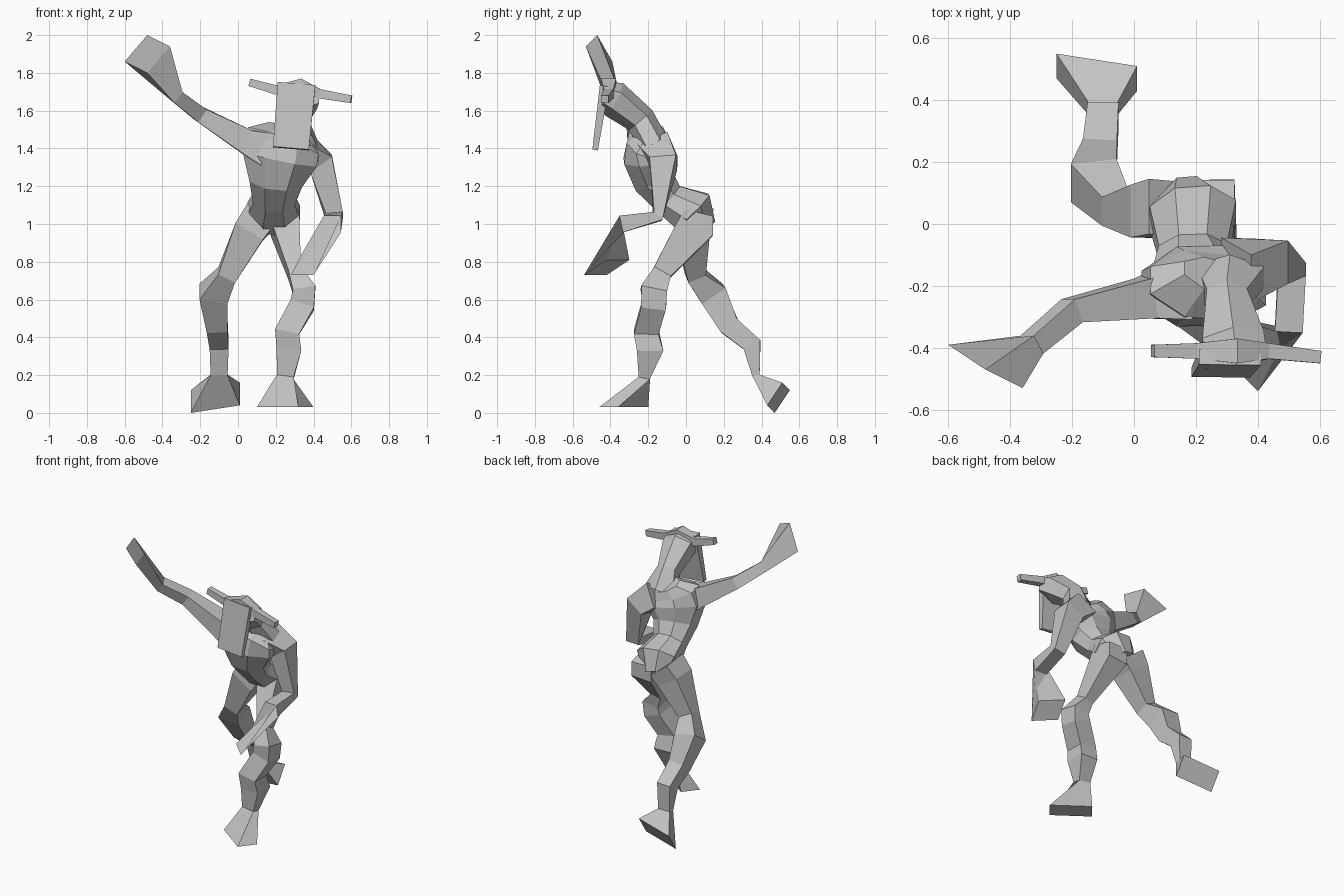
import bpy, bmesh, math
from mathutils import Vector

cube = bpy.data.objects.get("Cube")
if cube:
    bpy.data.objects.remove(cube)

# One plain grey for the whole figure
shade = .55
colour = (shade, shade, shade, 1)
grey = bpy.data.materials.new("light_grey")
grey.use_nodes = True
grey.diffuse_color = colour
grey.node_tree.nodes["Principled BSDF"].inputs["Base Color"].default_value = colour

ACROSS, FORWARD = Vector((1, 0, 0)), Vector((0, 1, 0))


def end_plate(centre, along, across):
    """Flat four-cornered end of a hand or hoof, from its centre and two half sides."""
    centre, along, across = Vector(centre), Vector(along), Vector(across)
    return [centre - along - across, centre + along - across,
            centre + along + across, centre - along + across]


def untwisted(corners, ring):
    """Order the corners so that they join the ring before them without twisting."""
    corner_middle = sum(corners, Vector()) / len(corners)
    ring_middle = sum(ring, Vector()) / len(ring)

    def agreement(order):
        return sum((p - corner_middle).dot(q - ring_middle) for p, q in zip(order, ring))

    orders = [seq[k:] + seq[:k] for seq in (corners, corners[::-1]) for k in range(len(seq))]
    return max(orders, key=agreement)


def cross_section(centre, tangent, side, sides, width, depth):
    """Regular ring of points around the path, with a flat facing the side direction."""
    u = (side - tangent * side.dot(tangent)).normalized()
    v = tangent.cross(u)
    grow = .5 / math.cos(math.pi / sides)
    angles = [(k + .5) * math.tau / sides for k in range(sides)]
    return [centre + (u * math.cos(a) * width + v * math.sin(a) * depth) * grow for a in angles]


def loft(name, path, side, sides=4, tip=None):
    """Skin a path of (x, y, z, width, depth); depth equals width when left out."""
    centres = [Vector(p[:3]) for p in path]
    rings = []
    for i, point in enumerate(path):
        before = centres[max(i - 1, 0)]
        after = centres[min(i + 1, len(path) - 1)]
        bend = (after - centres[i]).normalized() + (centres[i] - before).normalized()
        rings.append(cross_section(centres[i], bend.normalized(), side, sides, point[3], point[-1]))
    if tip:
        rings.append(untwisted(tip, rings[-1]))

    bm = bmesh.new()
    rows = [[bm.verts.new(corner) for corner in ring] for ring in rings]
    for low, high in zip(rows, rows[1:]):
        for k in range(sides):
            following = (k + 1) % sides
            bm.faces.new((low[k], low[following], high[following], high[k]))
    bm.faces.new(rows[0][::-1])
    bm.faces.new(rows[-1])
    bmesh.ops.recalc_face_normals(bm, faces=bm.faces)
    mesh = bpy.data.meshes.new(name)
    bm.to_mesh(mesh)
    bm.free()
    mesh.materials.append(grey)
    bpy.context.collection.objects.link(bpy.data.objects.new(name, mesh))


# Hips, waist, chest and shoulders, bending forward
loft("torso", [
    (.17, .07, .98, .16, .18),
    (.19, .03, 1.07, .28, .25),
    (.19, -.09, 1.13, .22, .18),
    (.2, -.17, 1.23, .28, .22),
    (.22, -.2, 1.35, .4, .26),
    (.24, -.2, 1.43, .4, .22),
    (.27, -.17, 1.48, .24, .12),
], ACROSS, sides=8)

# Neck widening into the head, leaning forward
loft("neck_and_head", [
    (.31, -.17, 1.42, .22, .14),
    (.3, -.24, 1.55, .13, .14),
    (.32, -.38, 1.66, .2, .17),
    (.33, -.44, 1.68, .2, .13),
], ACROSS, sides=6)

# Long flat muzzle
loft("muzzle", [
    (.31, -.43, 1.74, .2, .05),
    (.28, -.48, 1.4, .19, .03),
], ACROSS)

# Horns and the crest between them
loft("horns", [
    (.06, -.41, 1.75, .04),
    (.2, -.41, 1.71, .05),
    (.33, -.41, 1.73, .08),
    (.43, -.41, 1.69, .05),
    (.6, -.43, 1.66, .04),
], FORWARD)

# Raised arm with a flared hand
loft("right_arm", [
    (.14, -.22, 1.4, .18),
    (.04, -.24, 1.44, .13),
    (-.2, -.28, 1.58, .08),
    (-.33, -.39, 1.68, .07),
], FORWARD, tip=end_plate((-.48, -.46, 1.9), (.06, -.04, .07), (.06, -.03, -.03)))

# Lowered arm with a flared hand
loft("left_arm", [
    (.33, -.15, 1.39, .17),
    (.44, -.12, 1.32, .14),
    (.51, -.15, 1.04, .09, .06),
    (.5, -.34, 1, .09),
], ACROSS, tip=end_plate((.36, -.42, .77), (.06, -.06, 0), (.02, .06, .04)))

# Leg reaching back, with a raised hoof
loft("right_leg", [
    (.12, .05, 1.04, .18),
    (.06, .04, .96, .17),
    (-.06, .05, .73, .1),
    (-.13, .14, .63, .15),
    (-.11, .23, .46, .11),
    (-.1, .35, .36, .1),
    (-.1, .37, .2, .09, .04),
], ACROSS, tip=end_plate((-.12, .49, .08), (.13, -.02, .02), (0, .04, .06)))

# Standing leg, with a hoof flat on the ground
loft("left_leg", [
    (.25, .07, 1.06, .15),
    (.25, .05, .98, .15, .2),
    (.3, -.13, .74, .07, .1),
    (.35, -.17, .65, .12, .14),
    (.34, -.17, .57, .13),
    (.26, -.21, .43, .13),
    (.27, -.19, .33, .13, .14),
    (.25, -.22, .19, .09, .06),
], ACROSS, tip=end_plate((.25, -.33, .03), (.11, -.08, 0), (.04, .05, 0)))
